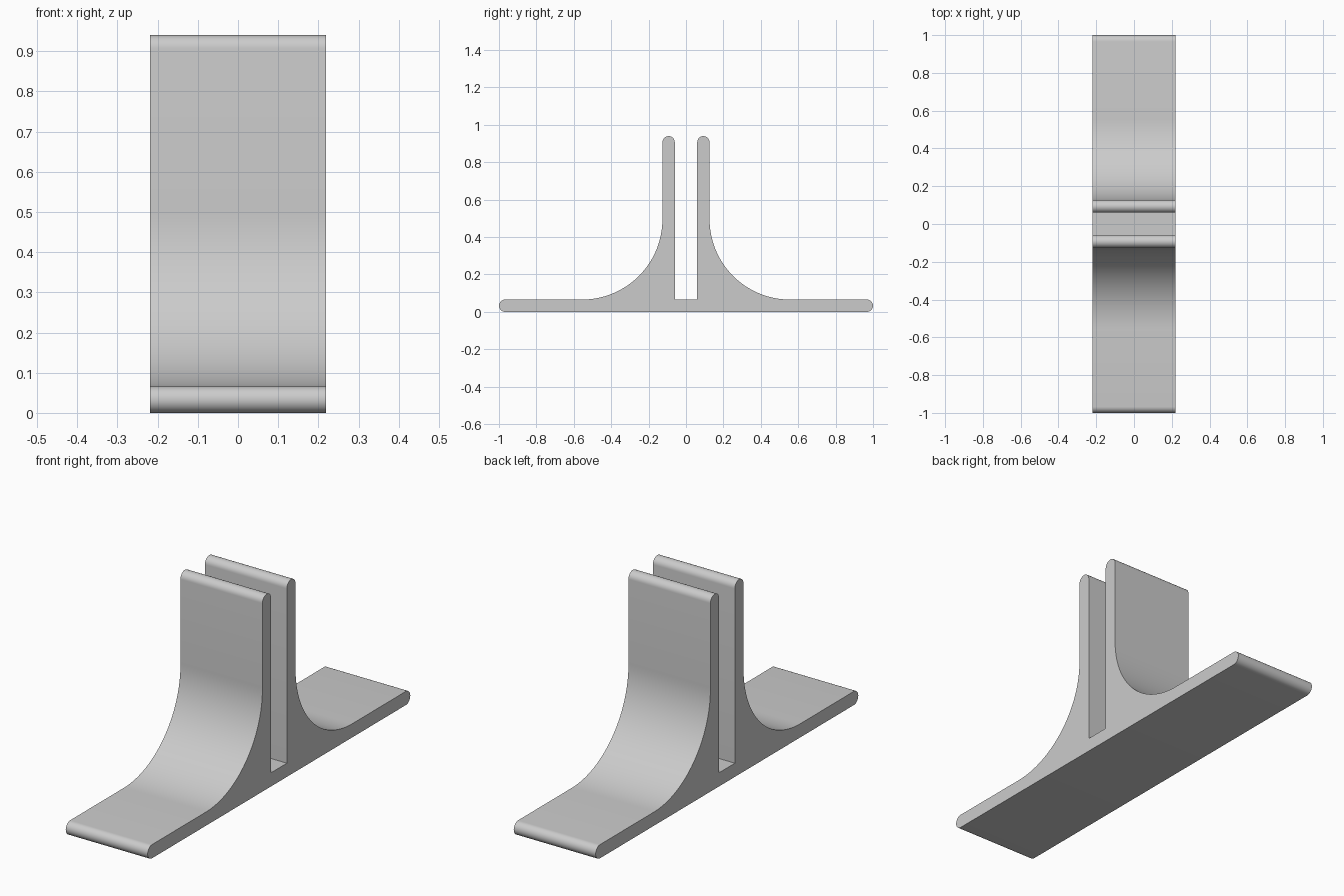
import bpy, bmesh
from math import cos, sin, pi

cube = bpy.data.objects.get("Cube")
if cube:
    bpy.data.objects.remove(cube, do_unlink=True)

WIDTH = 0.437      # extent along x
THICK = 0.066      # thickness of base and uprights
SLOT = 0.06        # half width of the slot
OUTER = SLOT + THICK
HEIGHT = 0.94
FILLET = 0.43
R = THICK / 2


def arc(cy, cz, radius, start, end, steps):
    """Points on an arc, angles in degrees."""
    angles = [(start + (end - start) * i / steps) * pi / 180 for i in range(steps + 1)]
    return [(cy + radius * cos(a), cz + radius * sin(a)) for a in angles]


# Half profile, from the slot floor over the upright and fillet to the base end
half = [(SLOT, THICK)]
half += arc(SLOT + R, HEIGHT - R, R, 180, 0, 16)
half += arc(OUTER + FILLET, THICK + FILLET, FILLET, 180, 270, 32)
half += arc(1 - R, R, R, 90, -90, 16)
profile = half + [(-y, z) for y, z in reversed(half)]

# Extrude the mirrored profile across the width
bm = bmesh.new()
face = bm.faces.new([bm.verts.new((-WIDTH / 2, y, z)) for y, z in profile])
side = bmesh.ops.extrude_face_region(bm, geom=[face])
moved = [v for v in side["geom"] if isinstance(v, bmesh.types.BMVert)]
bmesh.ops.translate(bm, verts=moved, vec=(WIDTH, 0, 0))
bmesh.ops.recalc_face_normals(bm, faces=bm.faces[:])
mesh = bpy.data.meshes.new("slotted_stand")
bm.to_mesh(mesh)
bm.free()

stand = bpy.data.objects.new("slotted_stand", mesh)
bpy.context.collection.objects.link(stand)

# Plain grey material
grey = bpy.data.materials.new("light_grey")
grey.use_nodes = True
colour = (0.6, 0.6, 0.6, 1)
grey.diffuse_color = colour
grey.node_tree.nodes["Principled BSDF"].inputs["Base Color"].default_value = colour
mesh.materials.append(grey)

# Smooth curves with crisp side edges
bpy.ops.object.select_all(action="DESELECT")
stand.select_set(True)
bpy.context.view_layer.objects.active = stand
bpy.ops.object.shade_smooth_by_angle(angle=pi / 6)
